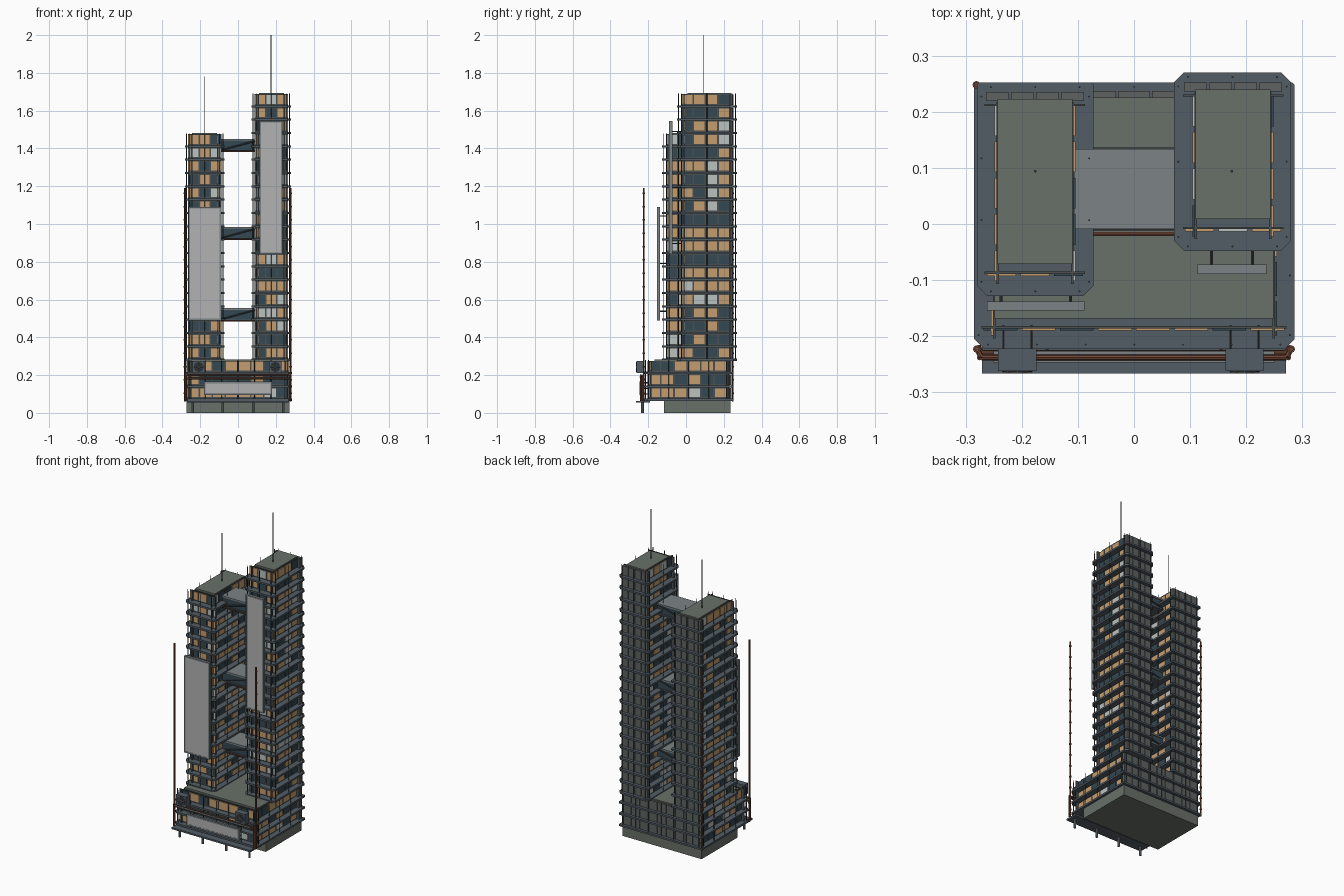
import bpy, bmesh, math, random
from mathutils import Vector, Matrix

if "Cube" in bpy.data.objects:
    bpy.data.objects.remove(bpy.data.objects["Cube"])

random.seed(4)
F = 0.0706          # storey height
Z0, ZP = 0.068, 0.28  # podium floor and podium roof

def mat(name, c):
    m = bpy.data.materials.new(name)
    m.diffuse_color = (*c, 1)
    m.use_nodes = True
    m.node_tree.nodes["Principled BSDF"].inputs["Base Color"].default_value = m.diffuse_color
    return m

SLAB = mat("slab_blue_grey", (0.085, 0.11, 0.13))
WALL = mat("wall_dark", (0.07, 0.08, 0.08))
PANEL = mat("back_panel", (0.11, 0.125, 0.12))
ROOF = mat("roof_green_grey", (0.14, 0.16, 0.14))
WARM = mat("window_warm", (0.56, 0.34, 0.16))
DARK = mat("window_dark", (0.035, 0.065, 0.085))
PALE = mat("window_pale", (0.5, 0.54, 0.52))
STEEL = mat("bridge_roof", (0.2, 0.23, 0.24))
COPPER = mat("copper_pipe", (0.16, 0.06, 0.035))
SCREEN = mat("screen_grey", (0.45, 0.45, 0.45))
BLACK = mat("frame_dark", (0.04, 0.045, 0.05))

parts = {}   # name -> (bmesh, material)

def get(name, m):
    if name not in parts:
        parts[name] = (bmesh.new(), m)
    return parts[name][0]

def box(name, m, x0, x1, y0, y1, z0, z1):
    M = Matrix.Translation(((x0 + x1) / 2, (y0 + y1) / 2, (z0 + z1) / 2))
    bmesh.ops.create_cube(get(name, m), size=1,
                          matrix=M @ Matrix.Diagonal((x1 - x0, y1 - y0, z1 - z0, 1)))

def rod(name, m, a, b, r, n=6):
    a, b = Vector(a), Vector(b)
    d = b - a
    M = Matrix.Translation((a + b) / 2) @ d.to_track_quat('Z', 'Y').to_matrix().to_4x4()
    bmesh.ops.create_cone(get(name, m), cap_ends=True, segments=n, radius1=r,
                          radius2=r, depth=d.length, matrix=M)

def plate(name, m, x0, x1, y0, y1, z, t, cf, cb):
    """Floor plate with chamfered front (cf) and back (cb) corners."""
    bm = get(name, m)
    pts = [(x0 + cf, y0), (x1 - cf, y0), (x1, y0 + cf), (x1, y1 - cb),
           (x1 - cb, y1), (x0 + cb, y1), (x0, y1 - cb), (x0, y0 + cf)]
    lo = [bm.verts.new((x, y, z)) for x, y in pts]
    hi = [bm.verts.new((x, y, z + t)) for x, y in pts]
    bm.faces.new(lo[::-1])
    bm.faces.new(hi)
    for i in range(8):
        j = (i + 1) % 8
        bm.faces.new((lo[i], lo[j], hi[j], hi[i]))

def pane(pre, axis, pos, side, a, b, z):
    kind, m = random.choices([("warm", WARM), ("dark", DARK), ("pale", PALE)], (5, 4, 1.2))[0]
    p, q = sorted((pos, pos + side * 0.005))
    name = f"{pre}_{kind}_windows"
    if axis == 'x':
        box(name, m, p, q, a, b, z + 0.015, z + F - 0.009)
    else:
        box(name, m, a, b, p, q, z + 0.015, z + F - 0.009)

def block(pre, x0, x1, y0, y1, zb, floors, nf, ns, slab, cb):
    """Storeys: core, floor plates, window walls, back panels, edge posts and roof."""
    top = zb + floors * F
    sx0, sx1, sy0, sy1 = slab
    box(pre + "_core", WALL, x0, x1, y0, y1, zb, top - 0.004)
    box(pre + "_roof", ROOF, x0, x1, y0, y1, top - 0.004, top + 0.002)
    fx0, fx1, fy = x0 - 0.023, x1 + 0.023, y0 - 0.018
    ya, yb = y0 - 0.036, y1 - 0.006
    nb = nf + 1
    for k in range(floors):
        z = zb + k * F
        plate(pre + "_slabs", SLAB, sx0, sx1, sy0, sy1, z - 0.004, 0.011, 0.018, cb)
        # front and side window frames
        box(pre + "_frames", WALL, fx0, fx1, fy, fy + 0.004, z + 0.007, z + F - 0.004)
        box(pre + "_frames", WALL, fx0, fx1, y1 - 0.013, y1 - 0.009, z + 0.007, z + F - 0.004)
        for x in (x0, x1):
            box(pre + "_frames", WALL, x - 0.002, x + 0.002, ya, yb, z + 0.007, z + F - 0.004)
        w = (fx1 - fx0) / nf
        for i in range(nf):
            pane(pre, 'y', fy + 0.001, -1, fx0 + i * w + 0.004, fx0 + (i + 1) * w - 0.004, z)
        w = (yb - ya) / ns
        for i in range(ns):
            for x, s in ((x0 - 0.001, -1), (x1 + 0.001, 1)):
                pane(pre, 'x', x, s, ya + i * w + 0.005, ya + (i + 1) * w - 0.005, z)
        # blank back panels
        w = (fx1 - fx0) / nb
        for i in range(nb):
            box(pre + "_back_panels", PANEL, fx0 + i * w + 0.002, fx0 + (i + 1) * w - 0.002,
                y1 - 0.004, y1 + 0.012, z + 0.008, z + F - 0.006)
    # posts along the plate edges
    e = 0.008
    n = max(3, round((sy1 - sy0) / 0.1))
    for i in range(n):
        y = sy0 + 0.025 + (sy1 - sy0 - 0.05) * i / (n - 1)
        for x in (sx0 + e, sx1 - e):
            rod(pre + "_posts", BLACK, (x, y, zb), (x, y, top), 0.002, 4)
    n = max(3, round((sx1 - sx0) / 0.08))
    for i in range(n):
        x = sx0 + 0.025 + (sx1 - sx0 - 0.05) * i / (n - 1)
        for y in (sy0 + e, sy1 - e):
            rod(pre + "_posts", BLACK, (x, y, zb), (x, y, top), 0.002, 4)

# plinth, podium and the two towers
box("plinth", ROOF, -0.272, 0.272, -0.116, 0.235, 0, 0.065)
block("podium", -0.249, 0.249, -0.168, 0.225, Z0, 3, 8, 6, (-0.285, 0.286, -0.223, 0.252), 0.004)
block("left_tower", -0.243, -0.11, -0.071, 0.223, ZP, 17, 3, 5, (-0.28, -0.072, -0.128, 0.252), 0.004)
block("right_tower", 0.11, 0.243, 0.009, 0.24, ZP, 20, 3, 4, (0.071, 0.28, -0.048, 0.27), 0.018)

# antennas
rod("left_antenna", BLACK, (-0.176, 0.094, 1.48), (-0.176, 0.094, 1.78), 0.0025)
rod("right_antenna", BLACK, (0.174, 0.094, 1.69), (0.174, 0.094, 2.0), 0.0025)

# sky bridges with brace and service pipe
for z in (0.485, 0.915, 1.38):
    box("bridge_glass", DARK, -0.105, 0.105, -0.004, 0.129, z + 0.008, z + 0.062)
    box("bridge_floor", SLAB, -0.107, 0.107, -0.009, 0.134, z, z + 0.009)
    box("bridge_roof", STEEL, -0.107, 0.107, -0.009, 0.134, z + 0.061, z + 0.07)
    for y in (-0.008, 0.133):
        rod("bridge_braces", BLACK, (-0.1, y, z + 0.008), (0.1, y, z + 0.062), 0.004)
    rod("bridge_pipes", COPPER, (-0.09, -0.018, z + 0.004), (0.09, -0.018, z + 0.004), 0.004)

def billboard(pre, x0, x1, y0, y1, z0, z1, yw):
    box(pre + "_backing", BLACK, x0 + 0.003, x1 - 0.003, y0 + 0.004, y1, z0 + 0.003, z1 - 0.003)
    box(pre + "_screen", SCREEN, x0 + 0.008, x1 - 0.008, y0 + 0.001, y0 + 0.006, z0 + 0.008, z1 - 0.008)
    for a, b, c, d in ((x0, x0 + 0.009, z0, z1), (x1 - 0.009, x1, z0, z1),
                       (x0, x1, z0, z0 + 0.009), (x0, x1, z1 - 0.009, z1)):
        box(pre + "_frame", STEEL, a, b, y0, y1, c, d)
    for x in (x0 + 0.025, x1 - 0.025):
        for t in (0.08, 0.5, 0.92):
            z = z0 + (z1 - z0) * t
            rod(pre + "_brackets", BLACK, (x, y1, z), (x, yw, z), 0.003)

billboard("left_billboard", -0.262, -0.088, -0.154, -0.138, 0.49, 1.09, -0.07)
billboard("right_billboard", 0.113, 0.236, -0.089, -0.072, 0.84, 1.546, 0.01)
billboard("entrance_sign", -0.18, 0.18, -0.247, -0.234, 0.095, 0.165, -0.18)

# front deck on short posts
box("front_deck", SLAB, -0.271, 0.271, -0.266, -0.19, 0.054, 0.064)
for x in (-0.24, -0.08, 0.08, 0.24):
    rod("deck_posts", STEEL, (x, -0.23, 0), (x, -0.23, 0.056), 0.007, 8)

# fan units at the podium corners
for x in (-0.208, 0.197):
    box("fan_housing", SLAB, x - 0.034, x + 0.034, -0.262, -0.222, 0.21, 0.276)
    rod("fan_discs", BLACK, (x, -0.2635, 0.243), (x, -0.261, 0.243), 0.027, 16)
    for k in range(4):
        a = math.pi * k / 4
        dx, dz = 0.025 * math.cos(a), 0.025 * math.sin(a)
        rod("fan_blades", STEEL, (x - dx, -0.264, 0.243 - dz), (x + dx, -0.264, 0.243 + dz), 0.002, 4)
    for s in (-0.025, 0.025):
        rod("fan_brackets", BLACK, (x + s, -0.225, 0.215), (x + s, -0.18, 0.215), 0.003)

# tall corner risers with collars
for x, y in ((-0.28, -0.223), (0.28, -0.223), (-0.281, 0.248)):
    rod("corner_risers", COPPER, (x, y, 0.06), (x, y, 1.19), 0.0045, 8)
    for k in range(16):
        z = 0.1 + k * F
        rod("riser_collars", COPPER, (x, y, z), (x, y, z + 0.008), 0.007, 8)

# front pipe runs
for z, y in ((0.2, -0.238), (0.182, -0.23)):
    rod("front_pipes", COPPER, (-0.272, y, z), (0.272, y, z), 0.005, 8)
    for s in (-1, 1):
        rod("front_pipes", COPPER, (s * 0.272, y, z), (s * 0.278, y + 0.012, z - 0.006), 0.005, 8)
        rod("front_pipes", COPPER, (s * 0.275, y, z), (s * 0.275, y, 0.064), 0.005, 8)
box("front_pipe_tray", STEEL, -0.25, 0.25, -0.247, -0.226, 0.188, 0.193)

# turn every collected part into an object
for name, (bm, m) in parts.items():
    bmesh.ops.recalc_face_normals(bm, faces=bm.faces)
    me = bpy.data.meshes.new(name)
    bm.to_mesh(me)
    bm.free()
    me.materials.append(m)
    bpy.context.collection.objects.link(bpy.data.objects.new(name, me))
